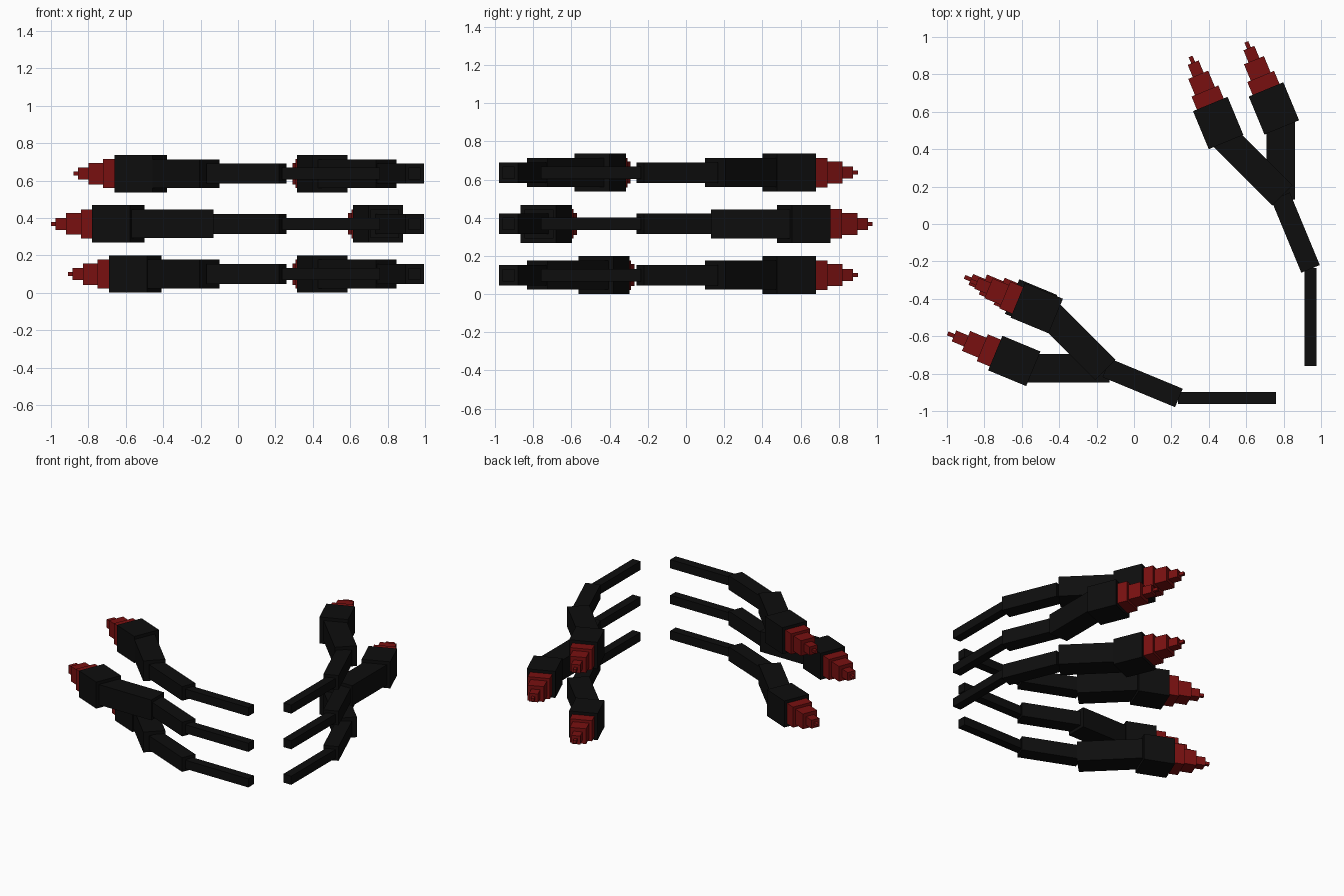
import bpy, bmesh, math
from mathutils import Matrix, Vector

if "Cube" in bpy.data.objects:
    bpy.data.objects.remove(bpy.data.objects["Cube"])


def material(name, rgb):
    m = bpy.data.materials.new(name)
    m.diffuse_color = (*rgb, 1)
    m.use_nodes = True
    m.node_tree.nodes["Principled BSDF"].inputs["Base Color"].default_value = m.diffuse_color
    return m


BLACK = material("black", (0.0042, 0.0042, 0.0042))
RED = material("dark red", (0.19, 0.0052, 0.0052))


def direction(deg):
    # angle measured from +y, leaning towards -x
    a = math.radians(deg)
    return Vector((-math.sin(a), math.cos(a)))


def bars(name, parts, z, mat, place):
    """Square bars: each part is (start point, lean angle, length, thickness)."""
    bm = bmesh.new()
    for start, deg, length, w in parts:
        c = Vector(start) + direction(deg) * length / 2
        bmesh.ops.create_cube(bm, size=1, matrix=(
            Matrix.Translation((c.x, c.y, z))
            @ Matrix.Rotation(math.radians(deg), 4, 'Z')
            @ Matrix.Diagonal((w, length, w, 1))))
    bm.transform(place)
    bmesh.ops.recalc_face_normals(bm, faces=bm.faces)
    me = bpy.data.meshes.new(name)
    bm.to_mesh(me)
    bm.free()
    me.materials.append(mat)
    ob = bpy.data.objects.new(name, me)
    bpy.context.collection.objects.link(ob)


# Stepped claw: (end distance from the block face, thickness)
CLAW = [(0.075, 0.155), (0.169, 0.115), (0.239, 0.063), (0.275, 0.022)]


def arm(side, level, z, lean, place, hand):
    name = f"{side}_{level}"
    base = (0.793, 0.153) if lean else (0.785, 0.13)
    bars(name + "_thin_bar", [((0.944, -0.76), 0, 0.525, 0.065)], z, BLACK, place)
    bars(name + "_lower_arm", [((0.944, -0.24), 22.5, 0.42, 0.107)], z, BLACK, place)
    bars(name + "_upper_arm", [(base, lean, 0.45, 0.153)], z, BLACK, place)
    # end block and its claw
    d = direction(22.5)
    c = Vector(hand)
    bars(name + "_end_block", [(c - d * 0.11, 22.5, 0.22, 0.2)], z, BLACK, place)
    steps, prev = [], 0.0
    for end, w in CLAW:
        steps.append((c + d * (0.11 + prev), 22.5, end - prev, w))
        prev = end
    bars(name + "_claw", steps, z, RED, place)


# The left group is the right group mirrored over the diagonal, slightly shifted
SHIFT = Vector((0, 0.014, 0))
SWAP = Matrix(((0, -1, 0, 0), (-1, 0, 0, 0), (0, 0, 1, 0), (0, 0, 0, 1)))
MIRROR = Matrix.Translation(SHIFT) @ SWAP

# level, height, lean of upper arm, right block centre, left block centre
LEVELS = [
    ("top", 0.637, 45, (0.45, 0.54), (-0.52, -0.45)),
    ("middle", 0.368, 0, (0.748, 0.618), (-0.64, -0.732)),
    ("bottom", 0.1, 45, (0.45, 0.54), (-0.55, -0.43)),
]
for level, z, lean, right, left in LEVELS:
    arm("right", level, z, lean, Matrix.Identity(4), right)
    arm("left", level, z, lean, MIRROR, (-(left[1] - SHIFT.y), -left[0]))
